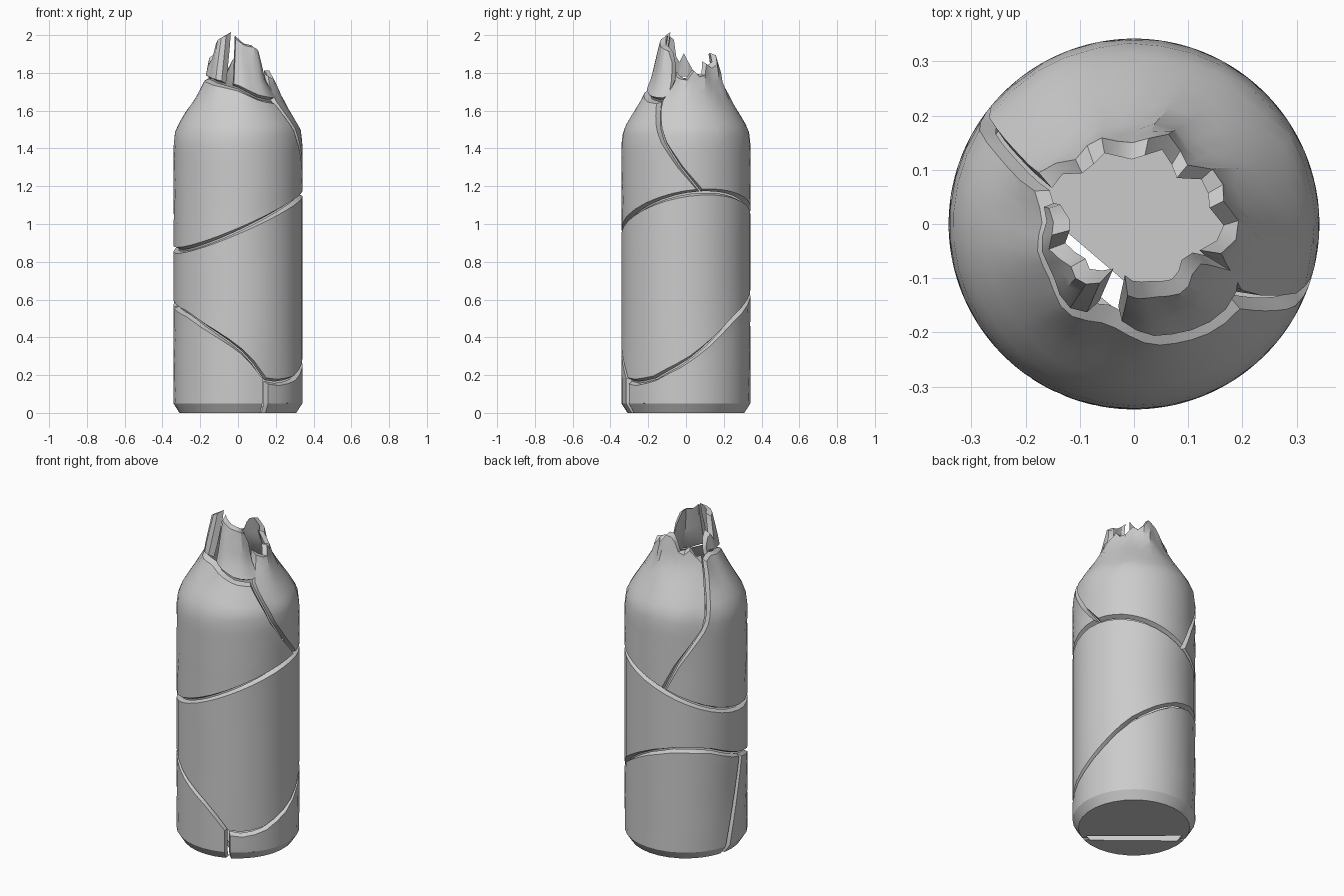
import bpy, bmesh, math, random

if "Cube" in bpy.data.objects:
    bpy.data.objects.remove(bpy.data.objects["Cube"])

random.seed(4)
WALL = 0.028
GAP = 0.016


def lerp(table, x):
    if x <= table[0][0]:
        return table[0][1]
    for (a, p), (b, q) in zip(table, table[1:]):
        if x <= b:
            return p + (q - p) * (x - a) / (b - a)
    return table[-1][1]


def ring(table):
    """Height as a function of angle, wrapping round the bottle."""
    t = table + [(table[0][0] + 360, table[0][1])]
    return lambda a: lerp(t, (a - t[0][0]) % 360 + t[0][0])


# Bottle outline (height, radius)
OUTLINE = [(0, 0.31), (0.05, 0.342), (1.42, 0.342), (1.5, 0.332), (1.56, 0.298),
           (1.66, 0.235), (1.75, 0.185), (1.85, 0.162), (2.0, 0.128)]

# Crack lines: round the bottle (angle, height) and up the wall (height, angle)
upper_crack = lambda a: 1.015 + 0.155 * math.cos(math.radians(a - 20))
lower_crack = ring([(-64, 0.17), (-50, 0.16), (-30, 0.18), (0, 0.27), (20, 0.36), (45, 0.49),
                    (70, 0.58), (90, 0.64), (115, 0.68), (145, 0.67), (180, 0.585),
                    (220, 0.52), (250, 0.42), (270, 0.345), (285, 0.255)])
neck_crack = ring([(155, 1.76), (180, 1.78), (225, 1.755), (270, 1.72), (300, 1.665),
                   (325, 1.65), (345, 1.68)])
rim = ring([(0, 1.77), (15, 1.83), (30, 1.77), (45, 1.87), (62, 1.83), (80, 1.91), (98, 1.9),
            (115, 1.8), (135, 1.84), (150, 1.76), (165, 1.82), (185, 1.91), (200, 1.84),
            (215, 1.98), (245, 2.02), (262, 2.0), (285, 1.96), (305, 1.95), (320, 1.93), (340, 1.8)])
right_crack = [(1.15, 17), (1.3, -5), (1.43, -20), (1.65, -36), (1.75, -25), (1.9, -20)]
left_crack = [(1.0, 100), (1.2, 117), (1.42, 143), (1.7, 155), (1.85, 160)]
base_left = [(0, 166), (0.6, 189)]


def radius(a, z):
    r = lerp(OUTLINE, z)
    k = max(0, min(1, (z - 1.6) / 0.2))           # crumpled neck
    t = math.radians(a)
    return r * (1 + k * (0.06 * math.sin(5 * t + 1) + 0.05 * math.sin(9 * t + z * 5)))


def shard(name, lo, hi, left, right, cols, rows, closed=False, foot=False):
    """Curved piece of wall between two heights and two angles, narrower outside than inside."""
    bm = bmesh.new()

    def skin(depth, gap):
        grid = []
        for j in range(rows + 1):
            v, row = j / rows, []
            for i in range(cols if closed else cols + 1):
                u = i / cols
                if closed:
                    a = left(0) + 360 * u
                    z0, z1 = lo(a) + gap, hi(a) - gap
                    z = z0 + (z1 - z0) * v
                else:
                    z = lo(270) + (hi(270) - lo(270)) * v
                    for _ in range(8):
                        d = math.degrees(gap / lerp(OUTLINE, z))
                        L, R = left(z) + d, right(z) - d
                        a = L + (R - L) * u
                        z0, z1 = lo(a) + (0 if foot else gap), hi(a) - gap
                        z = z0 + (z1 - z0) * v
                        if foot and j == 1:
                            z = 0.05
                r, t = radius(a, z) - depth, math.radians(a)
                row.append(bm.verts.new((r * math.cos(t), r * math.sin(t), z)))
            grid.append(row)
        return grid

    out, inn = skin(0, GAP), skin(WALL, 0.004)
    n = len(out[0])
    for i in range(n if closed else n - 1):
        k = (i + 1) % n
        for j in range(rows):
            bm.faces.new((out[j][i], out[j][k], out[j + 1][k], out[j + 1][i]))
            bm.faces.new((inn[j][k], inn[j][i], inn[j + 1][i], inn[j + 1][k]))
        bm.faces.new((out[0][k], out[0][i], inn[0][i], inn[0][k]))
        bm.faces.new((out[-1][i], out[-1][k], inn[-1][k], inn[-1][i]))
    if not closed:
        for j in range(rows):
            bm.faces.new((out[j][0], out[j + 1][0], inn[j + 1][0], inn[j][0]))
            bm.faces.new((out[j + 1][-1], out[j][-1], inn[j][-1], inn[j + 1][-1]))
    finish(name, bm)


def finish(name, bm):
    bmesh.ops.recalc_face_normals(bm, faces=bm.faces)
    me = bpy.data.meshes.new(name)
    bm.to_mesh(me)
    bm.free()
    ob = bpy.data.objects.new(name, me)
    bpy.context.collection.objects.link(ob)
    bpy.ops.object.select_all(action='DESELECT')
    ob.select_set(True)
    bpy.context.view_layer.objects.active = ob
    bpy.ops.object.shade_smooth_by_angle(angle=math.radians(30))


def floor_piece(name, a0, a1, n):
    """Slab of the bottle floor cut along a straight chord."""
    bm = bmesh.new()
    pts = [math.radians(a0 + (a1 - a0) * i / n) for i in range(n + 1)]
    face = bm.faces.new([bm.verts.new((0.305 * math.cos(t), 0.305 * math.sin(t), 0)) for t in pts])
    ext = bmesh.ops.extrude_face_region(bm, geom=[face])
    for v in ext['geom']:
        if isinstance(v, bmesh.types.BMVert):
            v.co.z = 0.035
    finish(name, bm)


ground = lambda a: 0.0
fixed = lambda a: (lambda z: a)

# Base: two wall pieces and the split floor
shard("base_back", ground, lower_crack, fixed(-65), lambda z: lerp(base_left, z), 20, 6, foot=True)
shard("base_front", ground, lower_crack, lambda z: lerp(base_left, z), fixed(295), 11, 6, foot=True)
floor_piece("floor_back", -58, 157, 18)
floor_piece("floor_front", 169, 293, 10)

# Unbroken slanted band round the middle
shard("middle_band", lower_crack, upper_crack, fixed(-64), None, 32, 3, closed=True)

# Shoulder pieces; the back one carries its part of the neck
shard("shoulder_front", upper_crack, neck_crack, lambda z: lerp(left_crack, z),
      lambda z: lerp(right_crack, z) + 360, 20, 16)
shard("shoulder_back", upper_crack, rim, lambda z: lerp(right_crack, z),
      lambda z: lerp(left_crack, z), 16, 18)

# Jagged neck shards
shard("neck_shard_left", neck_crack, rim, fixed(164), fixed(247), 8, 4)
shard("neck_shard_right", neck_crack, rim, fixed(258), lambda z: 340 - 25 * (z - 1.65), 8, 4)
